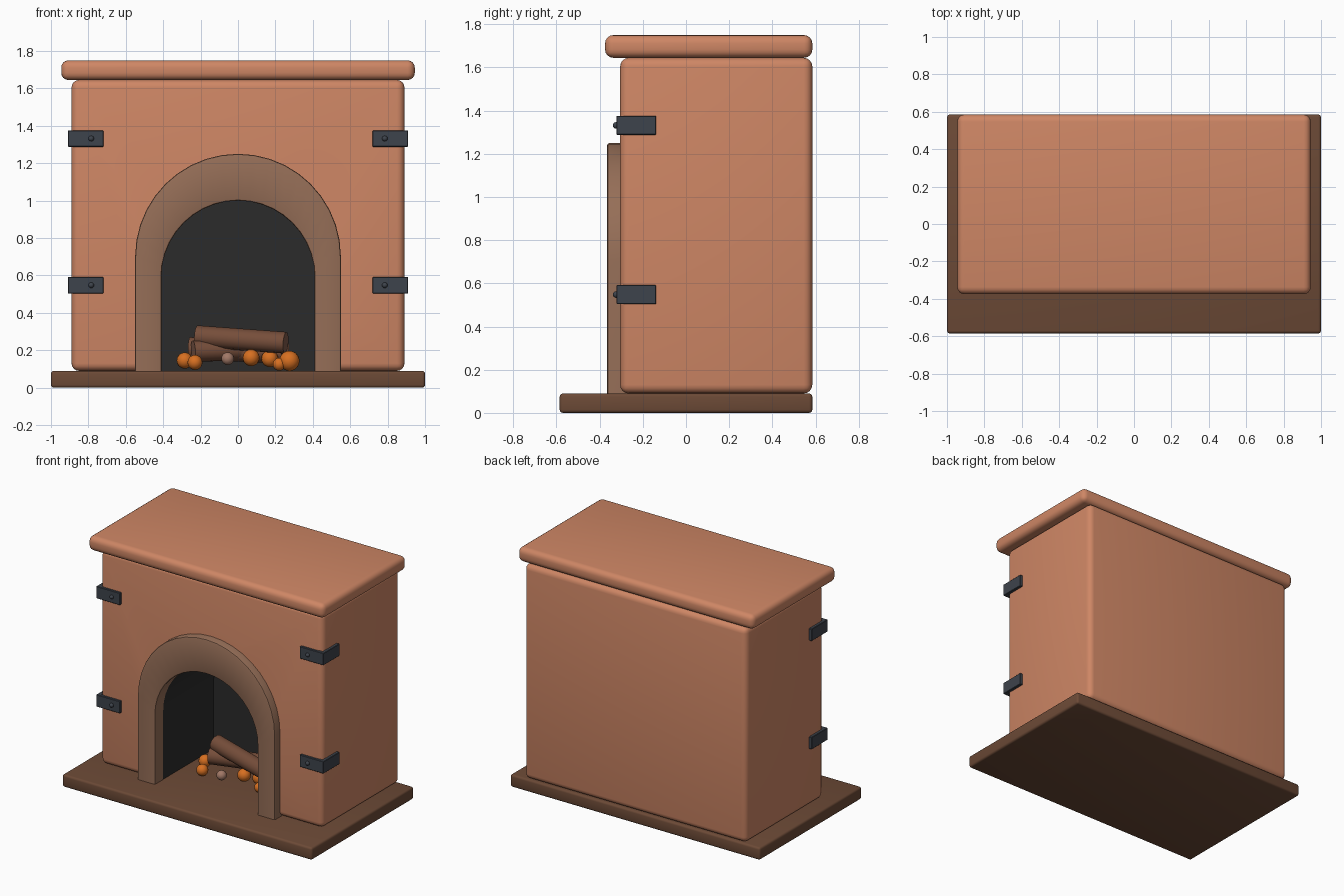
import bpy, bmesh, math
from mathutils import Vector

if "Cube" in bpy.data.objects:
    bpy.data.objects.remove(bpy.data.objects["Cube"])


def material(name, rgb):
    m = bpy.data.materials.new(name)
    m.diffuse_color = (*rgb, 1)
    m.use_nodes = True
    m.node_tree.nodes["Principled BSDF"].inputs["Base Color"].default_value = m.diffuse_color
    return m


CLAY = material("terracotta", (0.62, 0.24, 0.13))
STONE = material("arch_brown", (0.30, 0.155, 0.095))
HEARTH = material("hearth_brown", (0.15, 0.068, 0.037))
SOOT = material("soot_black", (0.024, 0.024, 0.024))
IRON = material("iron_grey", (0.048, 0.057, 0.072))
BARK = material("bark", (0.18, 0.075, 0.042))
LOG_END = material("log_end", (0.22, 0.105, 0.07))
EMBER = material("ember_orange", (0.68, 0.16, 0.015))
ASH = material("ash_pink", (0.36, 0.19, 0.135))


def finish(name, bm, *mats, angle=35):
    bmesh.ops.recalc_face_normals(bm, faces=bm.faces[:])
    for f in bm.faces:
        f.smooth = True
    me = bpy.data.meshes.new(name)
    bm.to_mesh(me)
    bm.free()
    for m in mats:
        me.materials.append(m)
    me.set_sharp_from_angle(angle=math.radians(angle))
    ob = bpy.data.objects.new(name, me)
    bpy.context.collection.objects.link(ob)
    return ob


def box(name, lo, hi, mat, bevel, segs=3):
    bm = bmesh.new()
    bmesh.ops.create_cube(bm, size=1)
    for v in bm.verts:
        v.co = Vector(l + (c + 0.5) * (h - l) for l, h, c in zip(lo, hi, v.co))
    bmesh.ops.bevel(bm, geom=bm.edges[:], offset=bevel, segments=segs,
                    profile=0.5, affect='EDGES')
    return finish(name, bm, mat)


def arch(r, top, bottom, n=20):
    """Open arch outline in x, z: right foot, half circle, left foot."""
    pts = [(r, bottom)]
    pts += [(r * math.cos(math.pi * i / n), top - r + r * math.sin(math.pi * i / n))
            for i in range(n + 1)]
    return pts + [(-r, bottom)]


# hearth slab, body and mantel shelf
box("hearth_slab", (-1, -0.585, 0), (1, 0.585, 0.09), HEARTH, 0.015)
body = box("fireplace_body", (-0.89, -0.305, 0.09), (0.89, 0.585, 1.645), CLAY, 0.04, 4)
box("mantel_shelf", (-0.945, -0.375, 1.645), (0.945, 0.585, 1.75), CLAY, 0.038, 4)

# firebox opening cut out of the body
bm = bmesh.new()
face = bm.faces.new([bm.verts.new((x, -0.6, z)) for x, z in arch(0.412, 1.002, 0.0)])
ext = bmesh.ops.extrude_face_region(bm, geom=[face])
bmesh.ops.translate(bm, vec=(0, 0.91, 0),
                    verts=[g for g in ext["geom"] if isinstance(g, bmesh.types.BMVert)])
cutter = finish("firebox_cutter", bm, SOOT)
cutter.hide_render = True
cut = body.modifiers.new("opening", 'BOOLEAN')
cut.operation = 'DIFFERENCE'
cut.solver = 'EXACT'
cut.object = cutter
bpy.context.view_layer.objects.active = body
bpy.ops.object.modifier_apply(modifier=cut.name)
bpy.data.objects.remove(cutter)
if SOOT.name not in [m.name for m in body.data.materials if m]:
    body.data.materials.append(SOOT)
soot_index = [m.name for m in body.data.materials].index(SOOT.name)
for p in body.data.polygons:
    c = p.center
    inside = abs(c.x) < 0.42 and -0.29 < c.y < 0.35 and 0.1 < c.z < 1.01
    p.material_index = soot_index if inside else 0
body.data.set_sharp_from_angle(angle=math.radians(35))

# arched surround
bm = bmesh.new()
rings = []
for r, top, y in ((0.55, 1.25, -0.365), (0.55, 1.25, -0.27),
                  (0.41, 1.0, -0.27), (0.41, 1.0, -0.365)):
    rings.append([bm.verts.new((x, y, z)) for x, z in arch(r, top, 0.09)])
for a, b in zip(rings, rings[1:] + rings[:1]):
    for i in range(len(a) - 1):
        bm.faces.new((a[i], a[i + 1], b[i + 1], b[i]))
for i in (0, -1):
    bm.faces.new([r[i] for r in rings])
front = [e for r in (rings[0], rings[3]) for a, b in zip(r, r[1:])
         for e in [bm.edges.get((a, b))] if e]
bmesh.ops.bevel(bm, geom=front, offset=0.01, segments=2, profile=0.5, affect='EDGES')
finish("arch_surround", bm, STONE)

# corner straps: L-shaped iron plates, each with a rivet
strap = [(0.72, -0.322), (0.91, -0.322), (0.91, -0.138), (0.885, -0.138),
         (0.885, -0.297), (0.72, -0.297)]
for side, s in (("left", -1), ("right", 1)):
    for level, z in (("lower", 0.548), ("upper", 1.332)):
        bm = bmesh.new()
        f = bm.faces.new([bm.verts.new((s * x, y, z - 0.044)) for x, y in strap])
        ext = bmesh.ops.extrude_face_region(bm, geom=[f])
        bmesh.ops.translate(bm, vec=(0, 0, 0.088),
                            verts=[g for g in ext["geom"] if isinstance(g, bmesh.types.BMVert)])
        bmesh.ops.bevel(bm, geom=bm.edges[:], offset=0.003, segments=1, affect='EDGES')
        finish(f"{level}_{side}_strap", bm, IRON)
        bm = bmesh.new()
        bmesh.ops.create_uvsphere(bm, u_segments=12, v_segments=8, radius=0.015)
        bmesh.ops.translate(bm, vec=(s * 0.785, -0.324, z), verts=bm.verts[:])
        finish(f"{level}_{side}_rivet", bm, IRON)

# stacked logs with paler ends
logs = (((-0.22, 0.07, 0.275), (0.255, -0.05, 0.24), 0.058),
        ((-0.26, 0.13, 0.21), (0.24, 0.06, 0.19), 0.06),
        ((-0.24, 0.03, 0.195), (0.26, 0.14, 0.215), 0.058))
for n, (a, b, r) in enumerate(logs):
    a, b = Vector(a), Vector(b)
    bm = bmesh.new()
    bmesh.ops.create_cone(bm, cap_ends=True, segments=14, radius1=r, radius2=r,
                          depth=(b - a).length)
    for f in bm.faces:
        f.material_index = 1 if len(f.verts) > 4 else 0
    q = (b - a).to_track_quat('Z', 'Y').to_matrix()
    bmesh.ops.rotate(bm, matrix=q, verts=bm.verts[:])
    bmesh.ops.translate(bm, vec=(a + b) / 2, verts=bm.verts[:])
    finish(f"log_{n + 1}", bm, BARK, LOG_END)

# glowing embers and one lump of ash
coals = ((-0.285, 0.03, 0.145, 0.043, EMBER), (-0.23, -0.08, 0.135, 0.04, EMBER),
         (0.275, -0.06, 0.143, 0.054, EMBER), (0.07, -0.03, 0.16, 0.045, EMBER),
         (0.17, 0.0, 0.155, 0.045, EMBER), (0.22, -0.07, 0.125, 0.034, EMBER),
         (-0.055, -0.11, 0.155, 0.034, ASH))
for n, (x, y, z, r, mat) in enumerate(coals):
    bm = bmesh.new()
    bmesh.ops.create_uvsphere(bm, u_segments=16, v_segments=10, radius=r)
    bmesh.ops.translate(bm, vec=(x, y, z), verts=bm.verts[:])
    finish(f"coal_{n + 1}", bm, mat)
